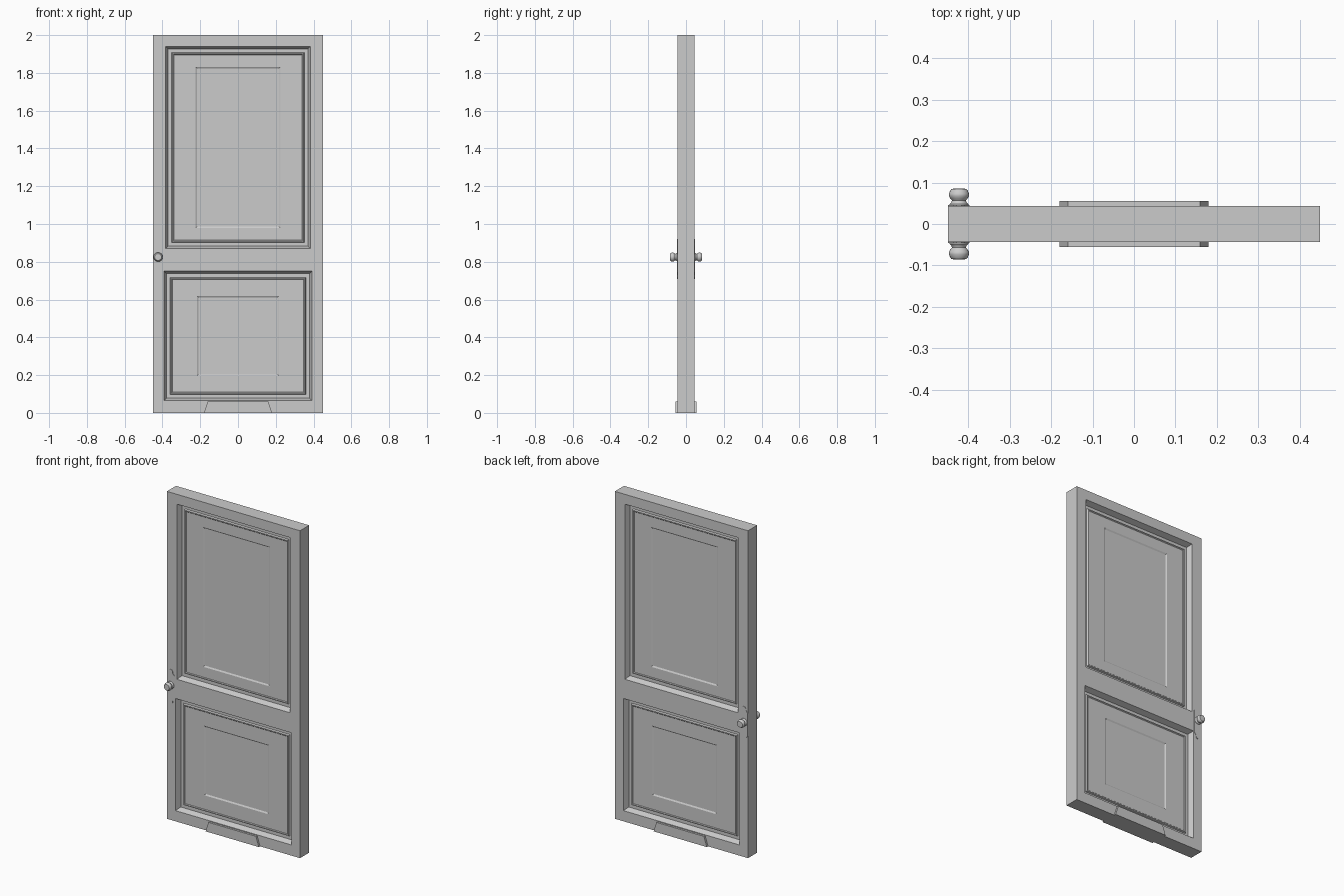
import bpy, bmesh, math
from mathutils import Matrix

if "Cube" in bpy.data.objects:
    bpy.data.objects.remove(bpy.data.objects["Cube"], do_unlink=True)

grey = bpy.data.materials.new("plain_grey")
grey.use_nodes = True
grey.diffuse_color = (0.6, 0.6, 0.6, 1)
grey.node_tree.nodes["Principled BSDF"].inputs["Base Color"].default_value = (0.6, 0.6, 0.6, 1)

W, H, T = 0.45, 2.0, 0.044      # half width, height, half thickness
KNOB_X, KNOB_Z = -0.423, 0.825


def finish(bm, name, smooth=False):
    mesh = bpy.data.meshes.new(name)
    bm.to_mesh(mesh)
    bm.free()
    obj = bpy.data.objects.new(name, mesh)
    bpy.context.collection.objects.link(obj)
    mesh.materials.append(grey)
    if smooth:
        bpy.ops.object.select_all(action="DESELECT")
        obj.select_set(True)
        bpy.context.view_layer.objects.active = obj
        bpy.ops.object.shade_smooth_by_angle(angle=math.radians(35))
    return obj


def quad(bm, points, side):
    # Points run anticlockwise seen from the front; side 1 is the back
    verts = [bm.verts.new(p) for p in points]
    bm.faces.new(verts if side < 0 else verts[::-1])


def rect(x, z0, z1, y):
    return [(-x, y, z0), (x, y, z0), (x, y, z1), (-x, y, z1)]


def panel(bm, side, x, z0, z1, centre_x, centre_z):
    # Nested rectangles: sloped reveal, moulding ridge, field, centre panel
    steps = [(0, 0, 0), (.013, .013, .033), (.032, .032, .033),
             (.036, .036, .024), (.041, .041, .024), (.045, .045, .028),
             (centre_x, centre_z, .028),
             (centre_x + .008, centre_z + .008, .033)]
    loops = [rect(x - ix, z0 + iz, z1 - iz, side * (T - d)) for ix, iz, d in steps]
    for outer, inner in zip(loops, loops[1:]):
        for i in range(4):
            j = (i + 1) % 4
            quad(bm, [outer[i], outer[j], inner[j], inner[i]], side)
    quad(bm, loops[-1], side)


# Door leaf: half width, bottom, top and centre insets of each panel
panels = [(.392, .065, .75, .174, .13), (.383, .87, 1.94, .158, .108)]
bm = bmesh.new()
for side in (-1, 1):
    y = side * T
    edges = [0] + [z for p in panels for z in p[1:3]] + [H]
    for z0, z1 in zip(edges[::2], edges[1::2]):          # rails
        quad(bm, rect(W, z0, z1, y), side)
    for p in panels:
        x, z0, z1 = p[:3]
        quad(bm, [(-W, y, z0), (-x, y, z0), (-x, y, z1), (-W, y, z1)], side)
        quad(bm, [(x, y, z0), (W, y, z0), (W, y, z1), (x, y, z1)], side)
        panel(bm, side, *p)
    # Outer edges of the leaf
    quad(bm, [(side * W, -T, 0), (side * W, T, 0),
              (side * W, T, H), (side * W, -T, H)], -side)
    z = H if side > 0 else 0
    quad(bm, [(-W, -T, z), (W, -T, z), (W, T, z), (-W, T, z)], -side)
bmesh.ops.remove_doubles(bm, verts=bm.verts[:], dist=1e-5)
finish(bm, "door_leaf")


def plate(name, outline, side, thickness):
    bm = bmesh.new()
    face = bm.faces.new([bm.verts.new((x, side * (T - .001), z)) for x, z in outline])
    out = bmesh.ops.extrude_face_region(bm, geom=[face])["geom"]
    moved = [v for v in out if isinstance(v, bmesh.types.BMVert)]
    bmesh.ops.translate(bm, verts=moved, vec=(0, side * (thickness + .001), 0))
    bmesh.ops.recalc_face_normals(bm, faces=bm.faces[:])
    return finish(bm, name)


def knob(name, side):
    # Lathe a waisted knob about the y axis
    profile = [(.023, 0), (.023, .004), (.018, .009), (.017, .013), (.021, .018),
               (.0245, .024), (.0245, .029), (.021, .037), (.018, .041), (0, .042)]
    bm = bmesh.new()
    verts = [bm.verts.new((r, side * (T + d), 0)) for r, d in profile]
    chain = [bm.edges.new(pair) for pair in zip(verts, verts[1:])]
    bmesh.ops.spin(bm, geom=verts + chain, cent=(0, 0, 0), axis=(0, 1, 0),
                   angle=math.tau, steps=20)
    bmesh.ops.remove_doubles(bm, verts=bm.verts[:], dist=1e-5)
    bmesh.ops.recalc_face_normals(bm, faces=bm.faces[:])
    bm.transform(Matrix.Translation((KNOB_X, 0, KNOB_Z)))
    finish(bm, name, smooth=True)


# Shaped lock plates, knobs and kick blocks on both sides
half = [(.006, -.105), (.014, -.095), (.014, -.085), (.026, -.07),
        (.026, .07), (.014, .085), (.014, .095), (.006, .105)]
lock = [(KNOB_X + x, KNOB_Z - .01 + z) for x, z in half]
lock += [(KNOB_X - x, KNOB_Z - .01 + z) for x, z in reversed(half)]
kick = [(-.18, 0), (.18, 0), (.16, .06), (-.16, .06)]
for side, label in ((-1, "front"), (1, "back")):
    plate(label + "_lock_plate", lock, side, .0025)
    plate(label + "_kick_block", kick, side, .012)
    knob(label + "_knob", side)
